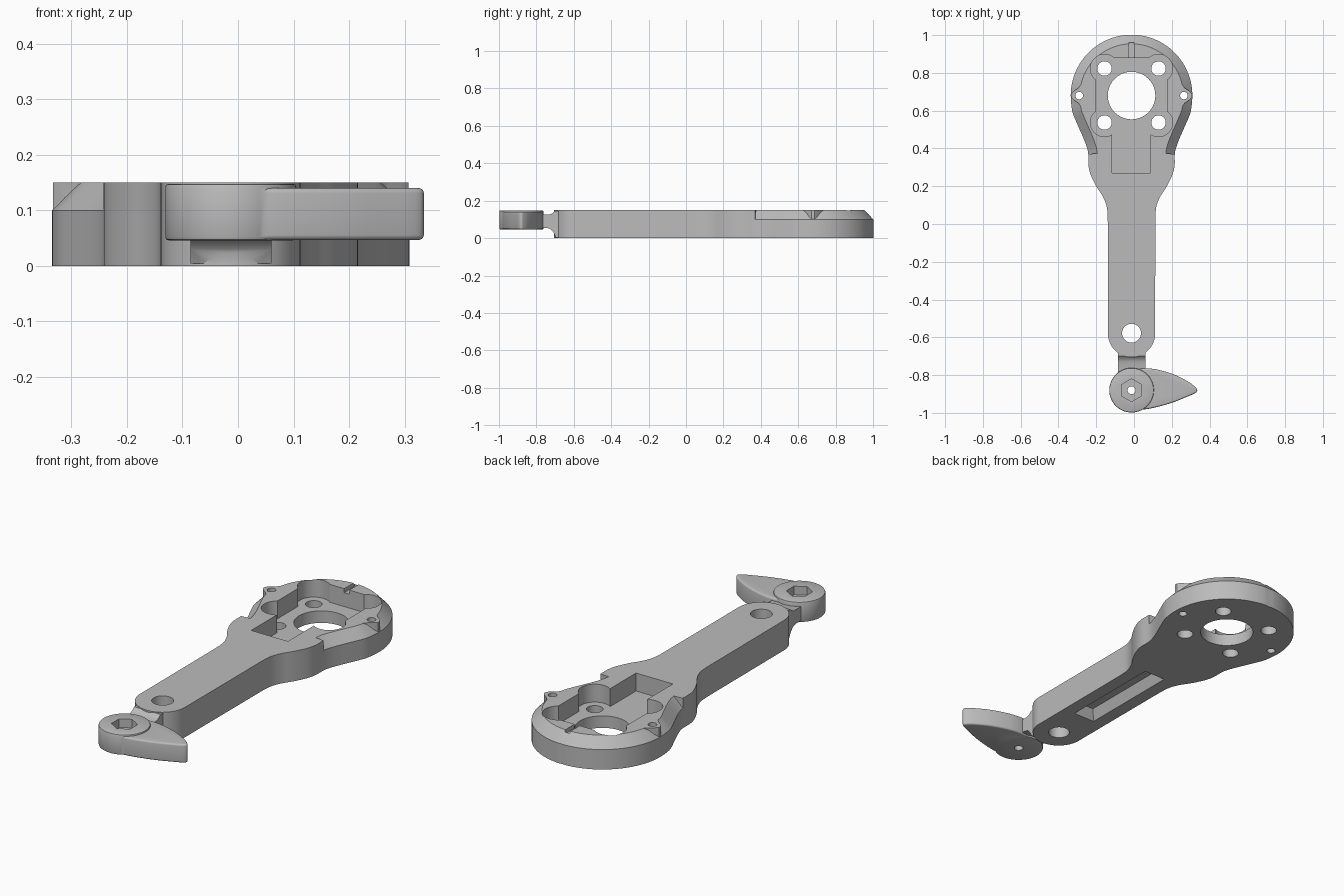
import bpy, bmesh
from math import sin, cos, pi, radians

CX = -0.013            # centre line of the part
TOP, EDGE, FLOOR = 0.15, 0.10, 0.06
HEAD_Y, HEAD_R, STEP_Y = 0.68, 0.322, 0.37
KNOB_Y = -0.88

old = bpy.data.objects.get("Cube")
if old:
    bpy.data.objects.remove(old, do_unlink=True)

grey = bpy.data.materials.new("plain grey")
grey.use_nodes = True
grey.diffuse_color = (0.5, 0.5, 0.5, 1)
grey.node_tree.nodes["Principled BSDF"].inputs["Base Color"].default_value = (0.5, 0.5, 0.5, 1)


def finish(name, bm):
    bmesh.ops.recalc_face_normals(bm, faces=bm.faces)
    mesh = bpy.data.meshes.new(name)
    bm.to_mesh(mesh)
    bm.free()
    mesh.materials.append(grey)
    obj = bpy.data.objects.new(name, mesh)
    bpy.context.collection.objects.link(obj)
    return obj


def prism(name, pts, lo, hi, top=None, along_x=False):
    """Closed prism from a flat outline, optionally tapering to a second outline."""
    bm = bmesh.new()
    place = (lambda p, h: (h, *p)) if along_x else (lambda p, h: (*p, h))
    a = [bm.verts.new(place(p, lo)) for p in pts]
    b = [bm.verts.new(place(p, hi)) for p in top or pts]
    bm.faces.new(a)
    bm.faces.new(b)
    for i in range(len(a)):
        j = (i + 1) % len(a)
        bm.faces.new((a[i], a[j], b[j], b[i]))
    return finish(name, bm)


def arc(x, y, r, start, end, n):
    steps = [radians(start + (end - start) * i / n) for i in range(n + 1)]
    return [(x + r * cos(t), y + r * sin(t)) for t in steps]


def circle(x, y, r, n=40, start=0):
    return arc(x, y, r, start, start + 360, n)[:-1]


def rect(x0, x1, y0, y1):
    return [(x0, y0), (x1, y0), (x1, y1), (x0, y1)]


def spline(pts, n=5):
    """Smooth curve passing through every point."""
    out = []
    for i in range(len(pts) - 1):
        p0, p1, p2 = pts[max(i - 1, 0)], pts[i], pts[i + 1]
        p3 = pts[min(i + 2, len(pts) - 1)]
        for k in range(n):
            t = k / n
            out.append(tuple(
                b + 0.5 * t * (c - a + t * (2 * a - 5 * b + 4 * c - d + t * (3 * (b - c) + d - a)))
                for a, b, c, d in zip(p0, p1, p2, p3)))
    return out + [pts[-1]]


def apply(obj, kind, **settings):
    mod = obj.modifiers.new(kind.lower(), kind)
    for key, value in settings.items():
        setattr(mod, key, value)
    bpy.context.view_layer.objects.active = obj
    bpy.ops.object.modifier_apply(modifier=mod.name)


def combine(obj, other, operation):
    apply(obj, "BOOLEAN", object=other, operation=operation, solver="EXACT")
    bpy.data.objects.remove(other, do_unlink=True)


def cut(obj, pts, lo, hi, top=None):
    combine(obj, prism("cutter", pts, lo, hi, top), "DIFFERENCE")


def smooth(obj):
    bpy.ops.object.select_all(action="DESELECT")
    obj.select_set(True)
    bpy.context.view_layer.objects.active = obj
    bpy.ops.object.shade_smooth_by_angle(angle=radians(30))


# Outline of the head and arm, one half mirrored
flank = spline([(0.321, 0.65), (0.312, 0.59), (0.288, 0.53), (0.257, 0.46), (0.238, 0.41),
                (0.229, STEP_Y), (0.228, 0.31), (0.216, 0.26), (0.187, 0.2),
                (0.152, 0.145), (0.131, 0.09), (0.126, 0.03)])
half = arc(0, HEAD_Y, HEAD_R, 90, 0, 30) + flank + arc(0, -0.58, 0.125, 0, -90, 16)
half[0], half[-1] = (0, HEAD_Y + HEAD_R - 0.002), (0, -0.705)
outline = half + [(-x, y) for x, y in half[-2:0:-1]]
outline = [(x + CX, y) for x, y in outline]

# Body: straight arm walls, bevelled upper edge around the head
rows = []
for i, (x, y) in enumerate(outline):
    px, py = outline[i - 1]
    nx, ny = outline[(i + 1) % len(outline)]
    tx, ty = nx - px, ny - py
    length = (tx * tx + ty * ty) ** 0.5
    inner = (x + 0.048 * ty / length, y - 0.048 * tx / length)
    if abs(y - STEP_Y) < 1e-4:
        pair = [(i, inner), (i, (x, y))]
        rows += pair if x > CX else pair[::-1]
    else:
        rows.append((i, inner if y > STEP_Y else (x, y)))

bm = bmesh.new()
base = [bm.verts.new((*p, 0)) for p in outline]
mid = [bm.verts.new((*p, EDGE)) for p in outline]
upper = [bm.verts.new((*p, TOP)) for _, p in rows]
bm.faces.new(base)
bm.faces.new(upper)
for i in range(len(outline)):
    j = (i + 1) % len(outline)
    bm.faces.new((base[i], base[j], mid[j], mid[i]))
for k in range(len(rows)):
    m = (k + 1) % len(rows)
    i, j = rows[k][0], rows[m][0]
    ring = (mid[i], upper[m], upper[k]) if i == j else (mid[i], mid[j], upper[m], upper[k])
    bm.faces.new(ring)
body = finish("arm_and_head", bm)

# Screw ears on both sides of the head
ear = [(0.2, 0.1), (0.25, 0.08), (0.282, 0.04), (0.308, 0.022), (0.32, 0.008)]
ear += [(x, -y) for x, y in ear[::-1]]
for side in (-1, 1):
    pts = [(CX + side * x, HEAD_Y + y) for x, y in ear]
    combine(body, prism("ear", pts, 0.05, TOP), "UNION")

# Filleted neck joining the arm to the knob
neck = [(-0.8, 0.055), (-0.745, 0.055), (-0.725, 0.048), (-0.708, 0.03), (-0.695, 0.004),
        (-0.65, 0.004), (-0.65, 0.146), (-0.7, 0.146), (-0.712, 0.134), (-0.73, 0.126),
        (-0.8, 0.126)]
combine(body, prism("neck", neck, CX - 0.073, CX + 0.073, along_x=True), "UNION")

# Lobed pocket, cable slot and small notch
cut(body, rect(CX - 0.187, CX + 0.187, HEAD_Y - 0.2, HEAD_Y + 0.2), FLOOR, 0.3)
for sx in (-1, 1):
    for sy in (-1, 1):
        cut(body, circle(CX + sx * 0.143, HEAD_Y + sy * 0.143, 0.075), FLOOR, 0.3)
cut(body, rect(CX - 0.103, CX + 0.101, 0.27, 0.5), FLOOR, 0.3)
cut(body, rect(CX - 0.014, CX + 0.014, 0.86, 0.96), 0.13, 0.3)

# Through holes
holes = [(0, HEAD_Y, 0.126), (0, -0.578, 0.05)]
for sx in (-1, 1):
    holes.append((sx * 0.277, HEAD_Y, 0.02))
    holes += [(sx * 0.143, HEAD_Y + sy * 0.143, 0.038) for sy in (-1, 1)]
for x, y, r in holes:
    cut(body, circle(CX + x, y, r), -0.1, 0.3)

# Recess with sloping walls under the arm
cut(body, rect(CX - 0.06, CX + 0.06, -0.39, 0.14), -0.001, 0.05,
    rect(CX - 0.035, CX + 0.035, -0.365, 0.115))
smooth(body)

# Thumb lever: pointed blade with rounded edges
blade = spline([(0.0, -0.775), (0.05, -0.765), (0.12, -0.77), (0.215, -0.798), (0.295, -0.84),
                (0.33, -0.87), (0.334, -0.884), (0.322, -0.896), (0.28, -0.915),
                (0.19, -0.95), (0.08, -0.978), (0.0, -0.985)], 4)
lever = prism("thumb_lever", blade, 0.047, 0.14)
apply(lever, "BEVEL", width=0.016, segments=4, limit_method="ANGLE", angle_limit=radians(50))

# Round hub of the lever with a hexagonal nut seat
hub = prism("hub", circle(CX, KNOB_Y, 0.118, 56), 0.046, 0.148)
apply(hub, "BEVEL", width=0.006, segments=2, limit_method="ANGLE", angle_limit=radians(50))
combine(lever, hub, "UNION")
combine(lever, prism("neck_end", rect(CX - 0.07, CX + 0.07, -0.8, -0.77), 0.056, 0.125), "UNION")
cut(lever, circle(CX, KNOB_Y, 0.06, 6, 90), 0.105, 0.3)
cut(lever, circle(CX, KNOB_Y, 0.021, 24), -0.1, 0.3)
smooth(lever)
